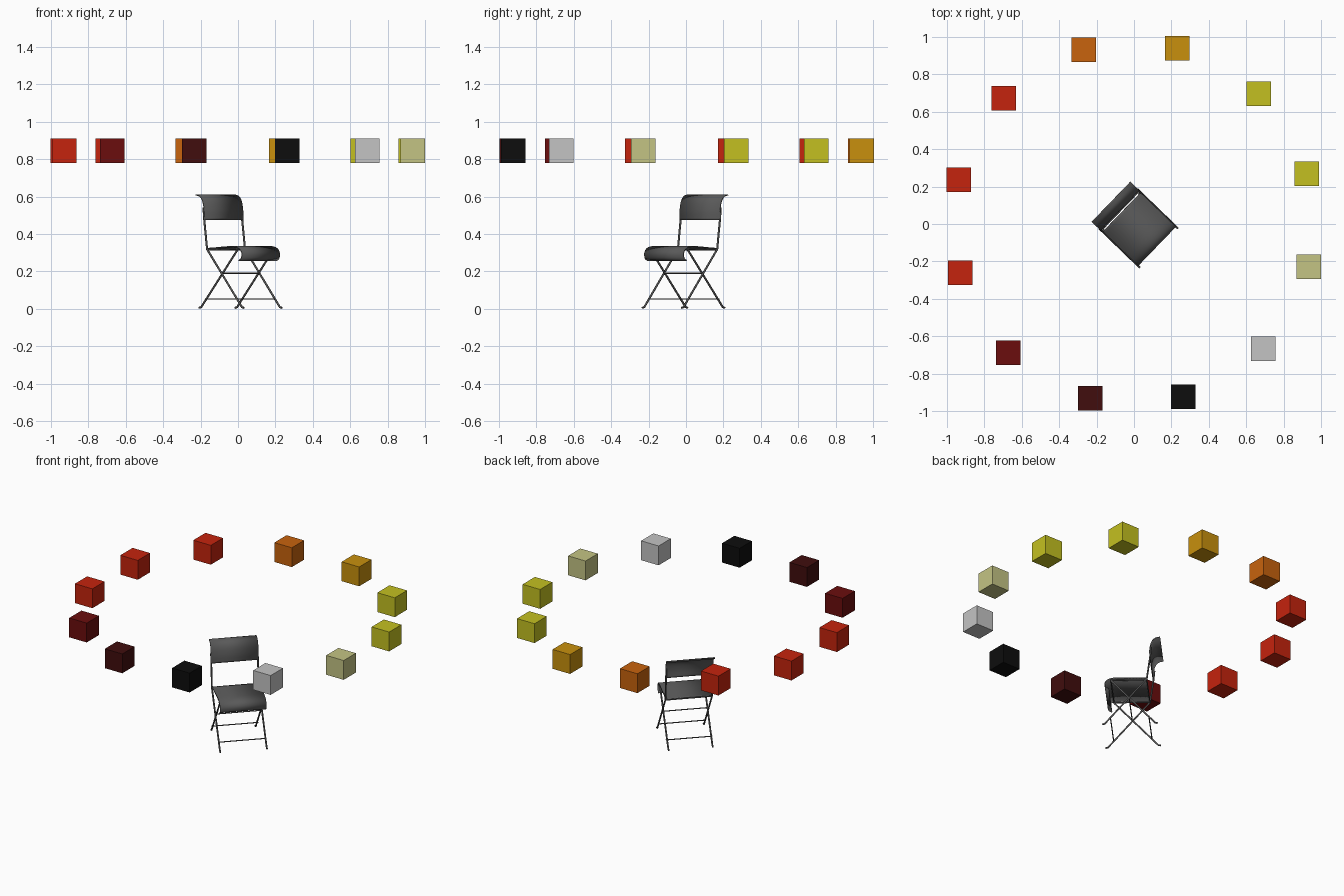
import bpy
import math
from mathutils import Matrix, Vector

if "Cube" in bpy.data.objects:
    bpy.data.objects.remove(bpy.data.objects["Cube"])


def material(name, rgb):
    mat = bpy.data.materials.new(name)
    mat.use_nodes = True
    mat.diffuse_color = (*rgb, 1)
    mat.node_tree.nodes["Principled BSDF"].inputs["Base Color"].default_value = (*rgb, 1)
    return mat


GREY = material("chair grey", (0.10, 0.10, 0.10))
YELLOW = material("yellow", (0.55, 0.53, 0.015))
AMBER = material("amber", (0.58, 0.28, 0.004))
ORANGE = material("orange", (0.58, 0.125, 0.004))
RED = material("red", (0.56, 0.017, 0.004))
MAROON = material("maroon", (0.145, 0.004, 0.004))
DARK = material("dark maroon", (0.052, 0.004, 0.004))
BLACK = material("black", (0.004, 0.004, 0.004))
SILVER = material("light grey", (0.55, 0.55, 0.55))
PALE = material("pale yellow", (0.55, 0.55, 0.23))

# Ring of floating cubes
ring = [YELLOW, YELLOW, AMBER, ORANGE, RED, RED, RED, MAROON, DARK, BLACK, SILVER, PALE]
for i, mat in enumerate(ring):
    a = math.radians(16 + 30 * i)
    bpy.ops.mesh.primitive_cube_add(
        size=0.131, location=(0.964 * math.cos(a) - 0.002, 0.964 * math.sin(a) + 0.004, 0.845))
    cube = bpy.context.object
    cube.name = f"ring_cube_{i + 1}"
    cube.data.materials.append(mat)

# Chair frame: local x forward, local y across, turned toward the corner
PLACE = Matrix.Translation((-0.002, 0.002, 0)) @ Matrix.Rotation(math.radians(-44), 4, "Z")
HALF = 0.146


def rod(name, points, radius):
    curve = bpy.data.curves.new(name, "CURVE")
    curve.dimensions = "3D"
    curve.bevel_depth = radius
    curve.bevel_resolution = 2
    curve.use_fill_caps = True
    spline = curve.splines.new("POLY")
    spline.points.add(len(points) - 1)
    for p, co in zip(spline.points, points):
        p.co = (*co, 1)
    curve.materials.append(GREY)
    obj = bpy.data.objects.new(name, curve)
    bpy.context.collection.objects.link(obj)
    obj.matrix_world = PLACE


def smooth_path(points, steps=5):
    """Catmull-Rom curve through profile points."""
    pts = [Vector(p) for p in points]
    pts = [2 * pts[0] - pts[1]] + pts + [2 * pts[-1] - pts[-2]]
    out = []
    for a, b, c, d in zip(pts, pts[1:], pts[2:], pts[3:]):
        for k in range(steps):
            t = k / steps
            out.append(0.5 * (2 * b + (c - a) * t + (2 * a - 5 * b + 4 * c - d) * t * t
                              + (3 * b - a - 3 * c + d) * t ** 3))
    return out + [pts[-2]]


def sheet(name, profile, half, thickness):
    path = smooth_path(profile)
    verts = [(p.x, side * half, p.y) for p in path for side in (-1, 1)]
    faces = [(2 * i, 2 * i + 1, 2 * i + 3, 2 * i + 2) for i in range(len(path) - 1)]
    mesh = bpy.data.meshes.new(name)
    mesh.from_pydata(verts, [], faces)
    mesh.materials.append(GREY)
    obj = bpy.data.objects.new(name, mesh)
    bpy.context.collection.objects.link(obj)
    obj.matrix_world = PLACE
    solid = obj.modifiers.new("thickness", "SOLIDIFY")
    solid.thickness = thickness
    solid.offset = 0
    bpy.ops.object.select_all(action="DESELECT")
    obj.select_set(True)
    bpy.context.view_layer.objects.active = obj
    bpy.ops.object.shade_smooth_by_angle(angle=math.radians(40))


# Seat with rolled front, and backrest curling backward at the top
sheet("seat", [(-0.088, 0.322), (-0.03, 0.325), (0.06, 0.331), (0.12, 0.331), (0.155, 0.32),
               (0.171, 0.297), (0.167, 0.27), (0.148, 0.257)], 0.145, 0.006)
sheet("backrest", [(-0.105, 0.475), (-0.105, 0.525), (-0.115, 0.572), (-0.136, 0.6),
                   (-0.168, 0.609)], 0.149, 0.006)

# Crossed legs with kicked-out feet, posts and seat rails on both sides
for side, label in ((1, "left"), (-1, "right")):
    y = side * HALF
    rod(f"{label}_front_leg_and_post",
        [(0.188, y, 0.005), (0.174, y, 0.008), (0.165, y, 0.018), (-0.086, y, 0.318),
         (-0.107, y, 0.475), (-0.113, y, 0.54)], 0.0055)
    yi = side * (HALF - 0.008)
    rod(f"{label}_rear_leg",
        [(-0.152, yi, 0.005), (-0.138, yi, 0.008), (-0.129, yi, 0.018), (0.135, yi, 0.318)], 0.0055)
    rod(f"{label}_seat_rail", [(-0.086, yi, 0.316), (0.135, yi, 0.32)], 0.005)

# Cross rods between the legs
for name, x, z in (("front_stretcher", 0.138, 0.052), ("rear_stretcher", -0.099, 0.052),
                   ("pivot_rod", 0.023, 0.19), ("seat_front_rod", 0.135, 0.318),
                   ("seat_rear_rod", -0.086, 0.316)):
    rod(name, [(x, -HALF, z), (x, HALF, z)], 0.0035)
